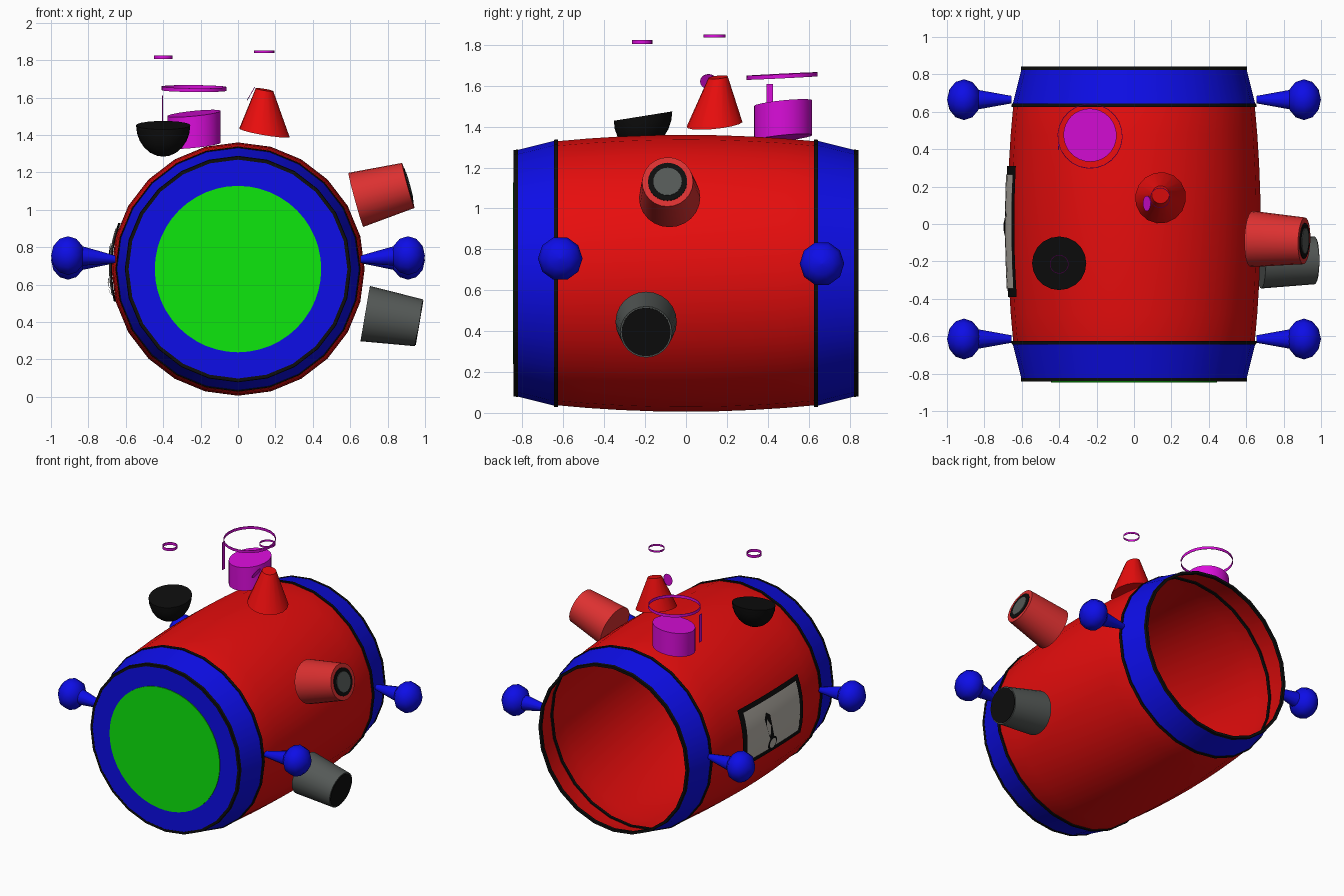
import bpy, bmesh, math
from mathutils import Vector

if "Cube" in bpy.data.objects:
    bpy.data.objects.remove(bpy.data.objects["Cube"])

ZC = 0.683  # height of the barrel axis


def material(name, rgb):
    m = bpy.data.materials.new(name)
    m.diffuse_color = (*rgb, 1)
    m.use_nodes = True
    m.node_tree.nodes["Principled BSDF"].inputs["Base Color"].default_value = m.diffuse_color
    return m


RED = material("red", (0.8, 0.004, 0.004))
PALE_RED = material("pale red", (0.72, 0.03, 0.03))
BLUE = material("blue", (0.004, 0.004, 0.8))
GREEN = material("green", (0.004, 0.8, 0.004))
MAGENTA = material("magenta", (0.7, 0.004, 0.7))
BLACK = material("black", (0.004, 0.004, 0.004))
GREY = material("grey", (0.09, 0.1, 0.095))
CREAM = material("pale grey", (0.5, 0.47, 0.42))


def finish(name, bm, mat, angle=40):
    mesh = bpy.data.meshes.new(name)
    bm.to_mesh(mesh)
    bm.free()
    ob = bpy.data.objects.new(name, mesh)
    bpy.context.collection.objects.link(ob)
    mesh.materials.append(mat)
    bpy.ops.object.select_all(action='DESELECT')
    ob.select_set(True)
    bpy.context.view_layer.objects.active = ob
    bpy.ops.object.shade_smooth_by_angle(angle=math.radians(angle))
    return ob


def loft(name, rings, normal, mat, sides=24, start=True, end=True, closed=False):
    """Skin circles given as (centre, radius), all facing along normal."""
    q = Vector(normal).normalized().to_track_quat('Z', 'Y')
    bm = bmesh.new()
    loops = []
    for c, r in rings:
        loops.append([bm.verts.new(Vector(c) + q @ Vector((
            r * math.cos(2 * math.pi * i / sides), r * math.sin(2 * math.pi * i / sides), 0)))
            for i in range(sides)])
    pairs = list(zip(loops, loops[1:]))
    if closed:
        pairs.append((loops[-1], loops[0]))
    for a, b in pairs:
        for i in range(sides):
            j = (i + 1) % sides
            bm.faces.new((a[i], a[j], b[j], b[i]))
    if start and not closed:
        bm.faces.new(loops[0][::-1])
    if end and not closed:
        bm.faces.new(loops[-1])
    bmesh.ops.recalc_face_normals(bm, faces=bm.faces)
    return finish(name, bm, mat)


def along_y(pairs):
    return [((0, y, ZC), r) for y, r in pairs]


def hull_radius(y):
    y = abs(y)
    return 0.677 - 0.078 * y * y if y < 0.64 else 0.645 - 0.25 * (y - 0.64)


# Barrel hull, open at the back
ys = [-0.838, -0.64, -0.48, -0.32, -0.16, 0, 0.16, 0.32, 0.48, 0.64, 0.838]
loft("barrel", along_y([(y, hull_radius(y)) for y in ys]), (0, 1, 0), RED, end=False)

# Blue end bands with black hoops
for s, tag in ((-1, "front"), (1, "back")):
    loft(tag + "_band", along_y([(s * 0.64, 0.649), (s * 0.839, 0.599)]),
         (0, 1, 0), BLUE, start=False, end=False)
    for part, y, r in (("inner", 0.636, 0.647), ("outer", 0.834, 0.597)):
        prof = [(s * (y - 0.011), r - 0.012), (s * (y - 0.011), r + 0.008),
                (s * (y + 0.009), r + 0.006), (s * (y + 0.009), r - 0.012)]
        loft(f"{tag}_{part}_hoop", along_y(prof), (0, 1, 0), BLACK, closed=True)

# Front lid and round window
loft("front_lid", along_y([(-0.842, 0.588), (-0.836, 0.588)]), (0, 1, 0), BLUE)
loft("front_window", along_y([(-0.847, 0.445), (-0.841, 0.445)]), (0, 1, 0), GREEN, sides=48)

# Side knobs: widening stem with a squashed ball
for sx in (-1, 1):
    for y, z in ((-0.615, 0.755), (0.665, 0.73)):
        tag = ("left" if sx < 0 else "right") + ("_front" if y < 0 else "_back")
        loft(tag + "_stem", [((sx * 0.655, y, 0.735), 0.02), ((sx * 0.85, y, z), 0.055)],
             (sx, 0, 0), BLUE, sides=12)
        ball = []
        for k in range(7):
            t = math.pi * k / 6
            ball.append(((sx * (0.909 - 0.09 * math.cos(t)), y, z),
                         max(0.109 * math.sin(t), 0.002)))
        loft(tag + "_ball", ball, (sx, 0, 0), BLUE, sides=10)


# Right side nozzles
def nozzle(name, base, tip, r0, r1, mat, caps):
    b, t = Vector(base), Vector(tip)
    d = (t - b).normalized()
    loft(name, [(b, r0), (t, r1)], d, mat)
    for i, (r, m) in enumerate(caps):
        e = 0.004 * (i + 1)
        loft(f"{name}_face_{i + 1}", [(t, r), (t + d * e, r)], d, m)


nozzle("upper_nozzle", (0.63, -0.08, 1.053), (0.91, -0.09, 1.13), 0.15, 0.125, PALE_RED,
       [(0.096, BLACK), (0.07, GREY)])
nozzle("lower_nozzle", (0.68, -0.195, 0.445), (0.967, -0.195, 0.396), 0.15, 0.127, GREY,
       [(0.12, BLACK)])

# Top fittings
loft("top_cone", [((0.142, 0.14, 1.412), 0.138), ((0.142, 0.157, 1.642), 0.048)],
     (0.17, -0.1, 1), RED, sides=16)
loft("top_drum", [((-0.235, 0.475, 1.345), 0.143), ((-0.235, 0.475, 1.515), 0.143)],
     (-0.1, -0.1, 1), MAGENTA, sides=32)
bowl = []
for k in range(7):
    t = math.pi / 2 * k / 6
    bowl.append(((-0.4, -0.21, 1.452 - 0.166 * math.sin(t)), max(0.145 * math.cos(t), 0.002)))
loft("top_bowl", bowl, (0, -0.16, 1), BLACK, sides=20)


# Thin floating hoops
def hoop(name, c, r, h, normal):
    n = Vector(normal).normalized()
    lo, hi = Vector(c) - n * h / 2, Vector(c) + n * h / 2
    loft(name, [(lo, r), (hi, r), (hi, r - 0.003), (lo, r - 0.003)], n, MAGENTA, closed=True)


hoop("large_hoop", (-0.235, 0.47, 1.648), 0.174, 0.02, (0.01, -0.05, 1))
hoop("left_small_hoop", (-0.4, -0.215, 1.815), 0.05, 0.02, (0, 0, 1))
hoop("right_small_hoop", (0.14, 0.14, 1.844), 0.054, 0.013, (0, 0, 1))

# Small tilted disc beside the cone, and the thin upright strip
loft("small_disc", [((0.071, 0.11, 1.62), 0.041), ((0.068, 0.11, 1.622), 0.041)],
     (-0.87, 0, 0.5), MAGENTA, sides=20)
bm = bmesh.new()
bmesh.ops.create_cube(bm, size=1)
for v in bm.verts:
    v.co = Vector((-0.404 + v.co.x * 0.005, 0.41 + v.co.y * 0.03, 1.51 + v.co.z * 0.2))
finish("upright_strip", bm, MAGENTA)


# Gauge on the left side, wrapped around the hull
def on_hull(y, z, off):
    r = hull_radius(y) + off
    return Vector((-math.sqrt(r * r - (z - ZC) ** 2), y, z))


def gauge_plate(name, y0, y1, z0, z1, off, mat):
    bm = bmesh.new()
    n = 6
    g = [[bm.verts.new(on_hull(y0 + (y1 - y0) * i / n, z0 + (z1 - z0) * j / n, off))
          for j in range(n + 1)] for i in range(n + 1)]
    for i in range(n):
        for j in range(n):
            bm.faces.new((g[i][j], g[i][j + 1], g[i + 1][j + 1], g[i + 1][j]))
    finish(name, bm, mat)


def gauge_shape(name, outline, off, mat):
    bm = bmesh.new()
    f = bm.faces.new([bm.verts.new(on_hull(y, z, off)) for y, z in outline])
    if f.normal.x > 0 or f.calc_center_median().x > 0:
        f.normal_flip()
    finish(name, bm, mat)


def circle(y, z, r):
    return [(y - r * math.cos(math.pi * k / 8), z + r * math.sin(math.pi * k / 8))
            for k in range(16)]


gauge_plate("gauge_frame", -0.39, 0.31, 0.51, 0.93, 0.009, BLACK)
gauge_plate("gauge_face", -0.345, 0.265, 0.545, 0.9, 0.013, CREAM)
gauge_shape("gauge_needle", [(-0.04, 0.6), (0.0, 0.59), (0.075, 0.79), (0.05, 0.83), (0.01, 0.8)],
            0.02, BLACK)
gauge_shape("gauge_hub_rim", circle(-0.015, 0.585, 0.05), 0.019, BLACK)
gauge_shape("gauge_hub", circle(-0.015, 0.585, 0.036), 0.023, CREAM)
